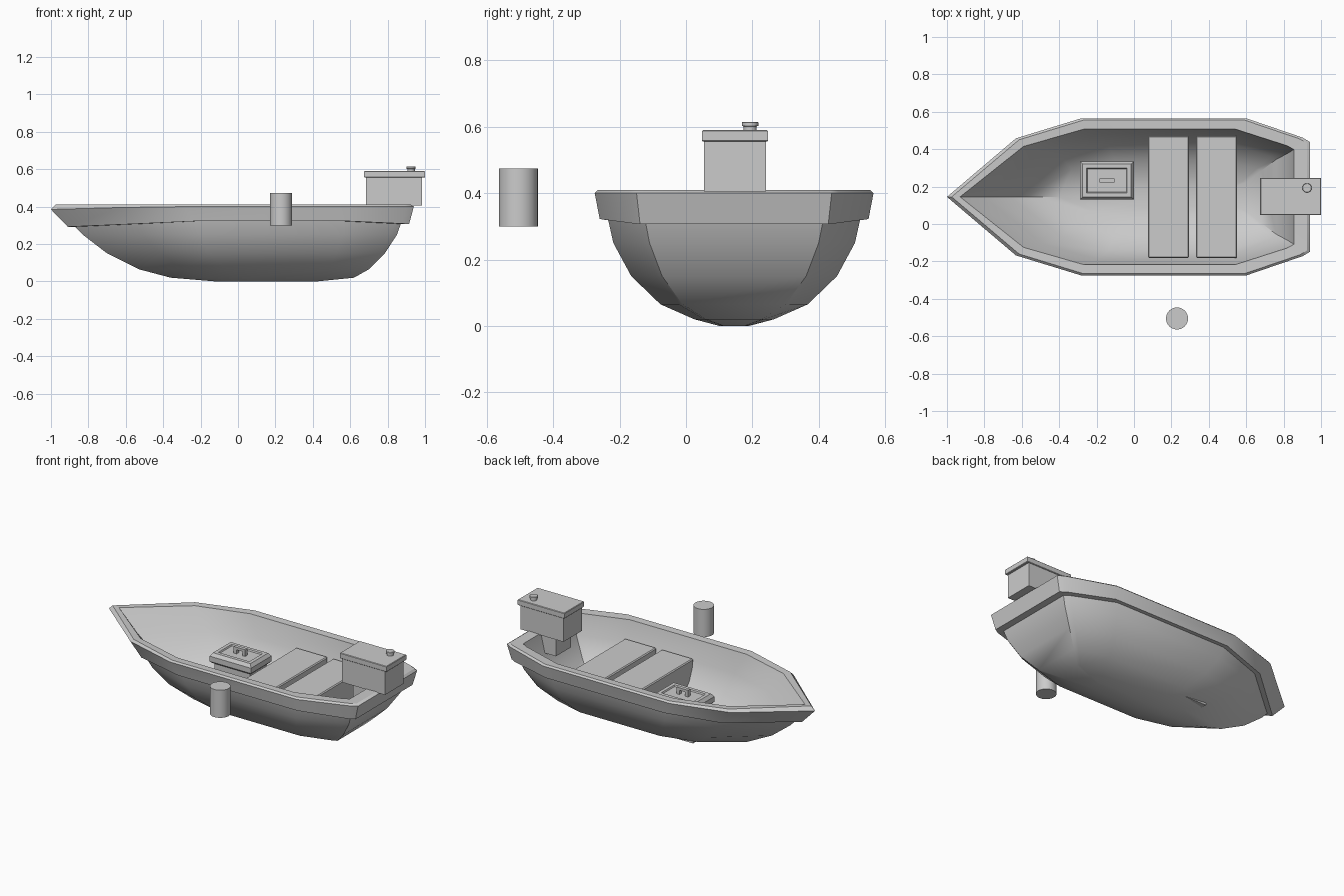
import bpy, bmesh, math

if "Cube" in bpy.data.objects:
    bpy.data.objects.remove(bpy.data.objects["Cube"])

CY = 0.145  # boat centre line


def finish(name, bm, angle=None):
    bmesh.ops.recalc_face_normals(bm, faces=bm.faces)
    me = bpy.data.meshes.new(name)
    bm.to_mesh(me)
    bm.free()
    ob = bpy.data.objects.new(name, me)
    bpy.context.collection.objects.link(ob)
    if angle:
        me.shade_smooth()
        me.set_sharp_from_angle(angle=math.radians(angle))
    return ob


def loft(name, rings, angle=None):
    bm = bmesh.new()
    vr = [[bm.verts.new(p) for p in r] for r in rings]
    n = len(vr[0])
    for a, b in zip(vr, vr[1:]):
        for i in range(n):
            j = (i + 1) % n
            bm.faces.new((a[i], a[j], b[j], b[i]))
    bm.faces.new(vr[0])
    bm.faces.new(vr[-1])
    return finish(name, bm, angle)


def rect(cx, cy, hx, hy, z):
    return [(cx + sx * hx, cy + sy * hy, z)
            for sx, sy in ((-1, -1), (1, -1), (1, 1), (-1, 1))]


def box(name, x0, x1, y0, y1, z0, z1):
    c = ((x0 + x1) / 2, (y0 + y1) / 2, (x1 - x0) / 2, (y1 - y0) / 2)
    return loft(name, [rect(*c, z0), rect(*c, z1)])


def cylinder(name, x, y, z0, profile, n):
    # profile: (radius, height) pairs
    return loft(name, [[(x + r * math.cos(2 * math.pi * i / n),
                         y + r * math.sin(2 * math.pi * i / n), z0 + h)
                        for i in range(n)] for r, h in profile], 40)


# Hull: one boat-shaped outline, repeated at different sizes and heights
PLAN = [(0, 0), (0.19, 0.745), (0.37, 1), (0.825, 1), (0.98, 0.755), (1, 0.70)]


def outline(bow, stern, hw, z, sheer=(0,) * 6):
    half = [(bow + t * (stern - bow), w * hw, z + s)
            for (t, w), s in zip(PLAN, sheer)]
    return ([(x, CY + y, h) for x, y, h in half] +
            [(x, CY - y, h) for x, y, h in half[:0:-1]])


SHEER = (-0.03, -0.015, 0, 0, -0.013, -0.015)
loft("hull", [
    # inside, bottom to top
    outline(-0.22, 0.50, 0.05, 0.05),
    outline(-0.40, 0.60, 0.11, 0.06),
    outline(-0.57, 0.68, 0.20, 0.10),
    outline(-0.66, 0.76, 0.285, 0.17),
    outline(-0.80, 0.825, 0.335, 0.28),
    outline(-0.93, 0.855, 0.362, 0.408),
    # gunwale band
    outline(-0.975, 0.925, 0.41, 0.41),
    outline(-1.0, 0.94, 0.42, 0.40, (-0.015, -0.005, 0, 0, 0, 0)),
    outline(-0.91, 0.915, 0.405, 0.322, SHEER),
    outline(-0.87, 0.87, 0.38, 0.322, SHEER),
    # outside, top to bottom
    outline(-0.83, 0.85, 0.364, 0.25),
    outline(-0.70, 0.785, 0.31, 0.15),
    outline(-0.53, 0.70, 0.222, 0.065),
    outline(-0.36, 0.62, 0.12, 0.02),
    outline(-0.12, 0.42, 0.045, 0.0),
], 35)

# Bench seats, with undersides that follow the hull
SEAT = [(0.327, 0.302), (0.322, 0.25), (0.29, 0.17), (0.20, 0.08), (0.10, 0.04)]
for i, (x0, x1) in enumerate(((0.075, 0.295), (0.332, 0.552))):
    prof = ([(CY + y, z) for y, z in SEAT] +
            [(CY - y, z) for y, z in reversed(SEAT)])
    seat = loft(f"seat_{i + 1}", [[(x, y, z) for y, z in prof] for x in (x0, x1)])
    bev = seat.modifiers.new("edge", "BEVEL")
    bev.width = 0.006
    bev.segments = 1

# Storage box with chamfered, recessed lid and handle
BX, BY = -0.145, 0.2325
box("storage_box", BX - 0.125, BX + 0.125, BY - 0.083, BY + 0.083, 0.05, 0.245)
loft("box_lid", [rect(BX, BY, hx, hy, z) for hx, hy, z in (
    (0.132, 0.09, 0.235), (0.144, 0.102, 0.247), (0.144, 0.102, 0.28),
    (0.13, 0.088, 0.30), (0.108, 0.066, 0.30), (0.104, 0.062, 0.292))])
for s, side in ((-1, "left"), (1, "right")):
    x = BX + s * 0.03
    box(f"handle_post_{side}", x - 0.01, x + 0.01, BY - 0.011, BY + 0.011, 0.29, 0.325)
box("handle_bar", BX - 0.04, BX + 0.04, BY - 0.011, BY + 0.011, 0.318, 0.334)

# Outboard motor on the transom
EX, EY = 0.8375, 0.1475
box("motor_bracket", 0.75, 0.86, EY - 0.075, EY + 0.075, 0.29, 0.41)
box("motor_body", 0.685, 0.985, EY - 0.093, EY + 0.093, 0.405, 0.558)
loft("motor_cover", [rect(EX, EY, 0.1625 - d, 0.099 - d, z) for d, z in (
    (0.003, 0.555), (0, 0.558), (0, 0.587), (0.003, 0.59))])
cylinder("motor_cap", 0.925, 0.193, 0.588,
         [(0.02, 0), (0.02, 0.013), (0.025, 0.015), (0.025, 0.025), (0.023, 0.027)], 16)

# Separate can beside the boat
cylinder("can", 0.23, -0.505, 0.30, [(0.059, 0), (0.059, 0.174)], 24)
